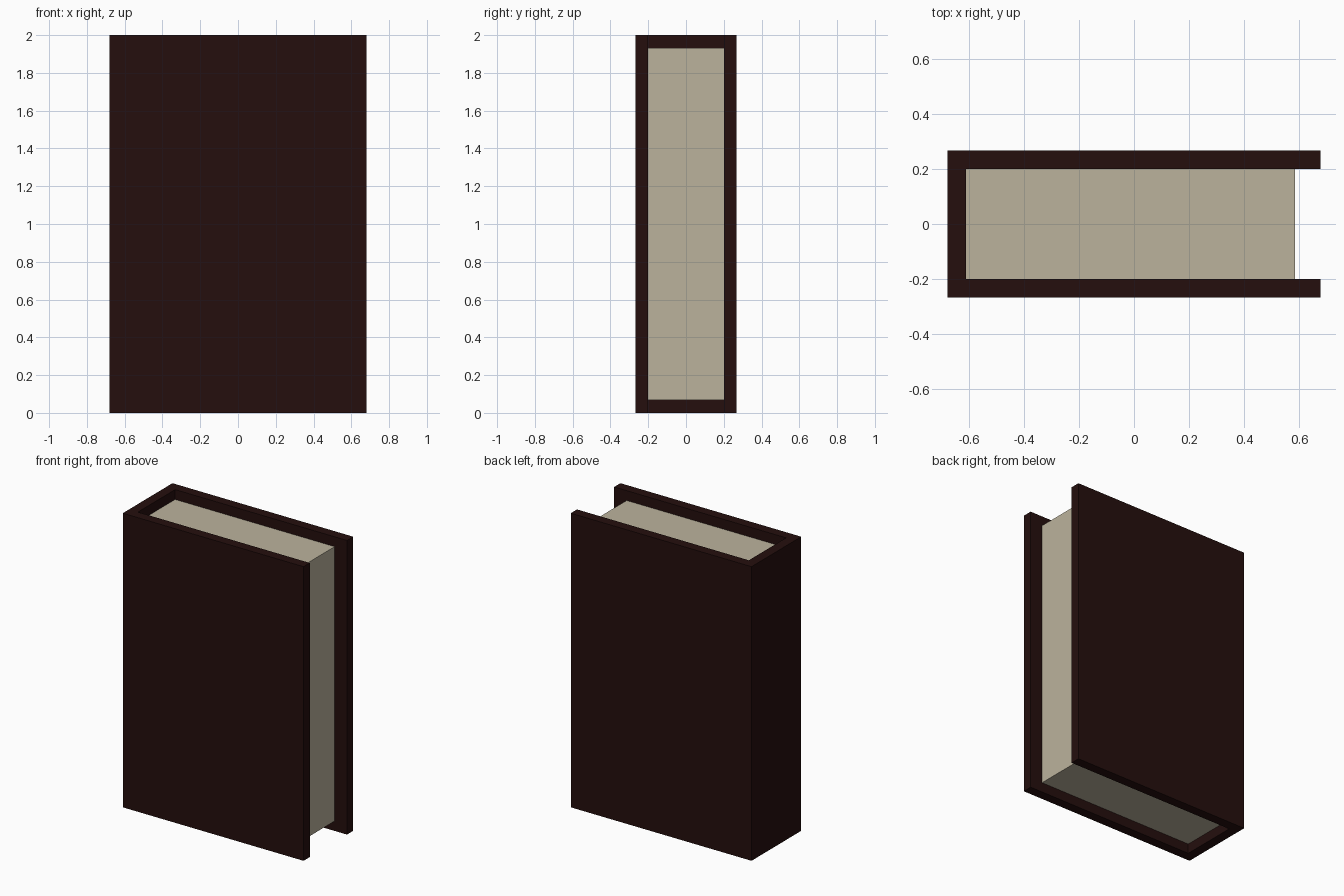
import bpy
import bmesh

cube = bpy.data.objects.get("Cube")
if cube:
    bpy.data.objects.remove(cube, do_unlink=True)


def make_material(name, rgb):
    mat = bpy.data.materials.new(name)
    mat.use_nodes = True
    color = (*rgb, 1.0)
    mat.diffuse_color = color
    mat.node_tree.nodes["Principled BSDF"].inputs["Base Color"].default_value = color
    return mat


def extrude_outline(name, outline, bottom, top, mat):
    """Extrude a closed plan outline upward into a solid."""
    bm = bmesh.new()
    face = bm.faces.new([bm.verts.new((x, y, bottom)) for x, y in outline])
    result = bmesh.ops.extrude_face_region(bm, geom=[face], use_keep_orig=True)
    raised = [v for v in result["geom"] if isinstance(v, bmesh.types.BMVert)]
    bmesh.ops.translate(bm, verts=raised, vec=(0, 0, top - bottom))
    bmesh.ops.recalc_face_normals(bm, faces=bm.faces)
    mesh = bpy.data.meshes.new(name)
    bm.to_mesh(mesh)
    bm.free()
    mesh.materials.append(mat)
    obj = bpy.data.objects.new(name, mesh)
    bpy.context.collection.objects.link(obj)
    return obj


leather = make_material("dark_maroon_leather", (0.018, 0.0045, 0.004))
paper = make_material("cream_paper", (0.50, 0.45, 0.335))

height = 2.0
half_width = 0.68
half_depth = 0.267
board = 0.067
inner = half_depth - board
spine_inside = board - half_width

# Cover: two boards joined by the spine, as one U-shaped outline
cover_outline = [
    (-half_width, -half_depth), (half_width, -half_depth),
    (half_width, -inner), (spine_inside, -inner),
    (spine_inside, inner), (half_width, inner),
    (half_width, half_depth), (-half_width, half_depth),
]
extrude_outline("cover", cover_outline, 0, height, leather)

# Page block, recessed at the top, bottom and open edge
fore_edge = 0.587
page_outline = [
    (spine_inside, -inner), (fore_edge, -inner),
    (fore_edge, inner), (spine_inside, inner),
]
extrude_outline("pages", page_outline, board, height - board, paper)
